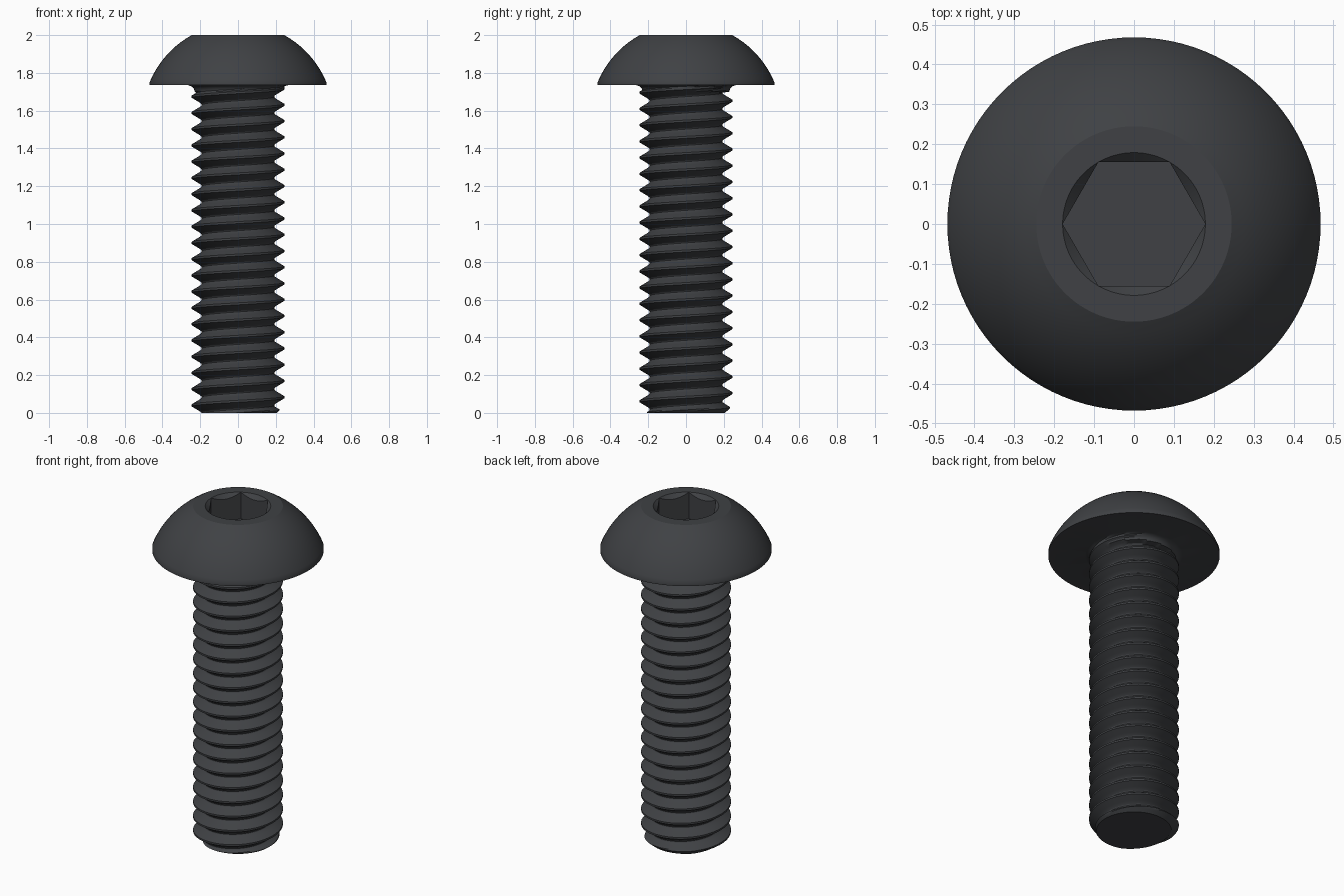
import bpy, bmesh
from math import pi, cos, sin, sqrt, radians

if "Cube" in bpy.data.objects:
    bpy.data.objects.remove(bpy.data.objects["Cube"])

N = 96                       # columns around the axis
PITCH, PHASE = 0.086, -0.003
MAJOR, MINOR = 0.245, 0.192
Z_HEAD, Z_TOP = 1.735, 2.0
HEX_APOTHEM = 0.155
HEX_CORNER = HEX_APOTHEM / cos(pi / 6)

bm = bmesh.new()
cache = {}


def vert(r, a, z):
    co = (r * cos(a), r * sin(a), z)
    key = tuple(round(c, 5) + 0.0 for c in co)
    if key not in cache:
        cache[key] = bm.verts.new(co)
    return cache[key]


def skin(point, rows):
    """Skin a grid; point(row, angle) gives (radius, z). Collapsed quads become triangles."""
    cols = []
    for i in range(N + 1):
        a = 2 * pi * i / N
        col = []
        for row in rows:
            r, z = point(row, a)
            col.append(vert(r, a, z))
        cols.append(col)
    for c0, c1 in zip(cols, cols[1:]):
        for j in range(len(rows) - 1):
            loop = list(dict.fromkeys((c0[j], c1[j], c1[j + 1], c0[j + 1])))
            if len(loop) > 2 and not bm.faces.get(loop):
                bm.faces.new(loop)


# Threaded shank: helical rows, chamfered tip, fillet under the head
def thread_radius(u):
    d = abs(u % 1.0 - 0.5)   # distance from the thread root
    if d < 0.125:
        return MINOR + 0.008 * (d / 0.125) ** 2
    return min(MAJOR, MINOR + 0.008 + (MAJOR - MINOR - 0.008) * (d - 0.125) / 0.3125)


def shank_point(row, a):
    z = PHASE + PITCH * (row + a / (2 * pi))
    z = min(max(z, 0.0), Z_HEAD)
    r = thread_radius((z - PHASE) / PITCH - a / (2 * pi))
    r = min(r, 0.205 + 1.2 * z)
    s = (z - 1.70) / 0.035
    if s > 0:
        r = max(r, 0.265 - 0.035 * sqrt(max(0.0, 1 - s * s)))
    return (r, z)


steps = [0, 0.0625, 0.14, 0.22, 0.30, 0.375, 0.44, 0.5, 0.56, 0.625, 0.70, 0.78, 0.86, 0.9375]
skin(shank_point, [k + s for k in range(-2, 23) for s in steps])

# Domed head: underside, rim, spherical dome and flat top
dome_z = 1.557
dome_r = sqrt(0.245 ** 2 + (Z_TOP - dome_z) ** 2)
profile = [(0.265, Z_HEAD), (0.468, Z_HEAD)]
for i in range(15):
    z = 1.75 + (Z_TOP - 1.75) * i / 14
    profile.append((sqrt(dome_r ** 2 - (z - dome_z) ** 2), z))
profile.append((HEX_CORNER, Z_TOP))
skin(lambda p, a: p, profile)


# Hex socket with a conical lead-in
def socket_point(level, a):
    r = HEX_APOTHEM / cos(a % (pi / 3) - pi / 6)
    return [(HEX_CORNER, Z_TOP), (r, Z_TOP - (HEX_CORNER - r)), (r, 1.84)][level]


skin(socket_point, [0, 1, 2])

# Socket floor and tip cap
bmesh.ops.holes_fill(bm, edges=[e for e in bm.edges if e.is_boundary], sides=0)
bmesh.ops.recalc_face_normals(bm, faces=bm.faces[:])

mesh = bpy.data.meshes.new("button_head_screw")
bm.to_mesh(mesh)
bm.free()
screw = bpy.data.objects.new("button_head_screw", mesh)
bpy.context.collection.objects.link(screw)

mat = bpy.data.materials.new("black_oxide")
mat.diffuse_color = (0.05, 0.053, 0.058, 1)
mat.use_nodes = True
mat.node_tree.nodes["Principled BSDF"].inputs["Base Color"].default_value = mat.diffuse_color
mesh.materials.append(mat)

bpy.context.view_layer.objects.active = screw
screw.select_set(True)
bpy.ops.object.shade_smooth_by_angle(angle=radians(28))
